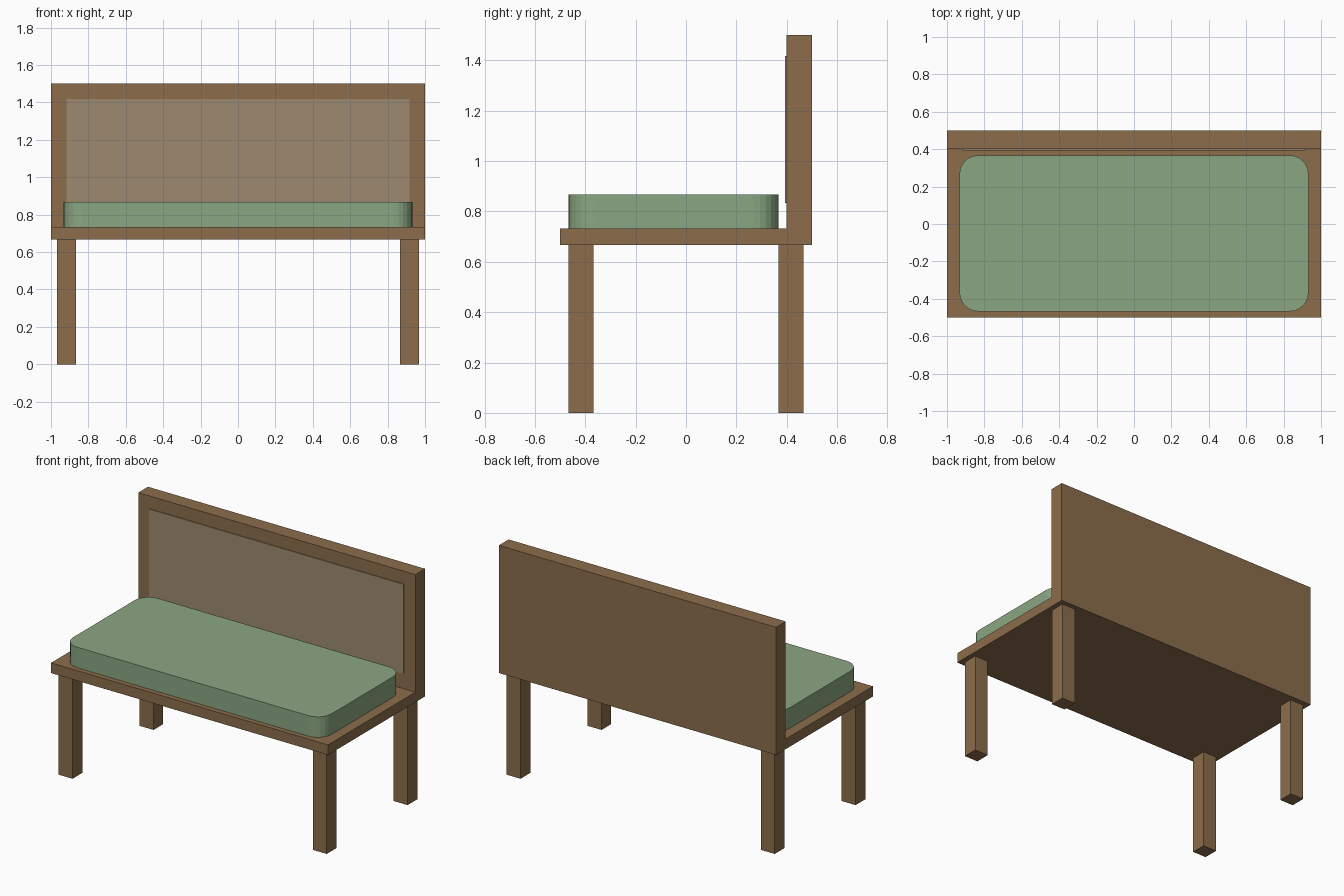
import bpy, bmesh
from math import cos, sin, pi

if "Cube" in bpy.data.objects:
    bpy.data.objects.remove(bpy.data.objects["Cube"])


def material(name, rgb):
    # sRGB 0-255 to linear
    m = bpy.data.materials.new(name)
    m.diffuse_color = [(c / 255) ** 2.2 for c in rgb] + [1.0]
    m.use_nodes = True
    m.node_tree.nodes["Principled BSDF"].inputs["Base Color"].default_value = m.diffuse_color
    return m


wood = material("wood", (139, 109, 77))
panel_mat = material("panel", (156, 137, 111))
fabric = material("fabric", (138, 165, 129))


def prism(name, outline, z0, z1, mat):
    # Extrude a closed xy outline from z0 to z1
    bm = bmesh.new()
    face = bm.faces.new([bm.verts.new((x, y, z0)) for x, y in outline])
    ext = bmesh.ops.extrude_face_region(bm, geom=[face])
    top = [v for v in ext["geom"] if isinstance(v, bmesh.types.BMVert)]
    bmesh.ops.translate(bm, verts=top, vec=(0, 0, z1 - z0))
    bmesh.ops.recalc_face_normals(bm, faces=bm.faces)
    mesh = bpy.data.meshes.new(name)
    bm.to_mesh(mesh)
    bm.free()
    mesh.materials.append(mat)
    obj = bpy.data.objects.new(name, mesh)
    bpy.context.collection.objects.link(obj)
    return obj


def box(name, x0, x1, y0, y1, z0, z1, mat):
    return prism(name, [(x0, y0), (x1, y0), (x1, y1), (x0, y1)], z0, z1, mat)


def rounded_rect(x0, x1, y0, y1, r, segments):
    centres = [(x1 - r, y1 - r), (x0 + r, y1 - r), (x0 + r, y0 + r), (x1 - r, y0 + r)]
    return [(cx + r * cos(a), cy + r * sin(a))
            for i, (cx, cy) in enumerate(centres)
            for a in [(i + k / segments) * pi / 2 for k in range(segments + 1)]]


# Seat board and backrest
box("seat", -1, 1, -0.5, 0.5, 0.667, 0.733, wood)
box("backrest", -1, 1, 0.4, 0.5, 0.733, 1.5, wood)

# Thin raised panel on the front of the backrest
box("back_panel", -0.917, 0.917, 0.394, 0.4, 0.833, 1.417, panel_mat)

# Cushion with rounded corners
prism("cushion", rounded_rect(-0.933, 0.933, -0.467, 0.367, 0.1, 6), 0.733, 0.867, fabric)

# Four legs
for side, x in (("left", -0.917), ("right", 0.917)):
    for end, y in (("front", -0.417), ("back", 0.417)):
        box(f"{end}_{side}_leg", x - 0.05, x + 0.05, y - 0.05, y + 0.05, 0, 0.667, wood)
